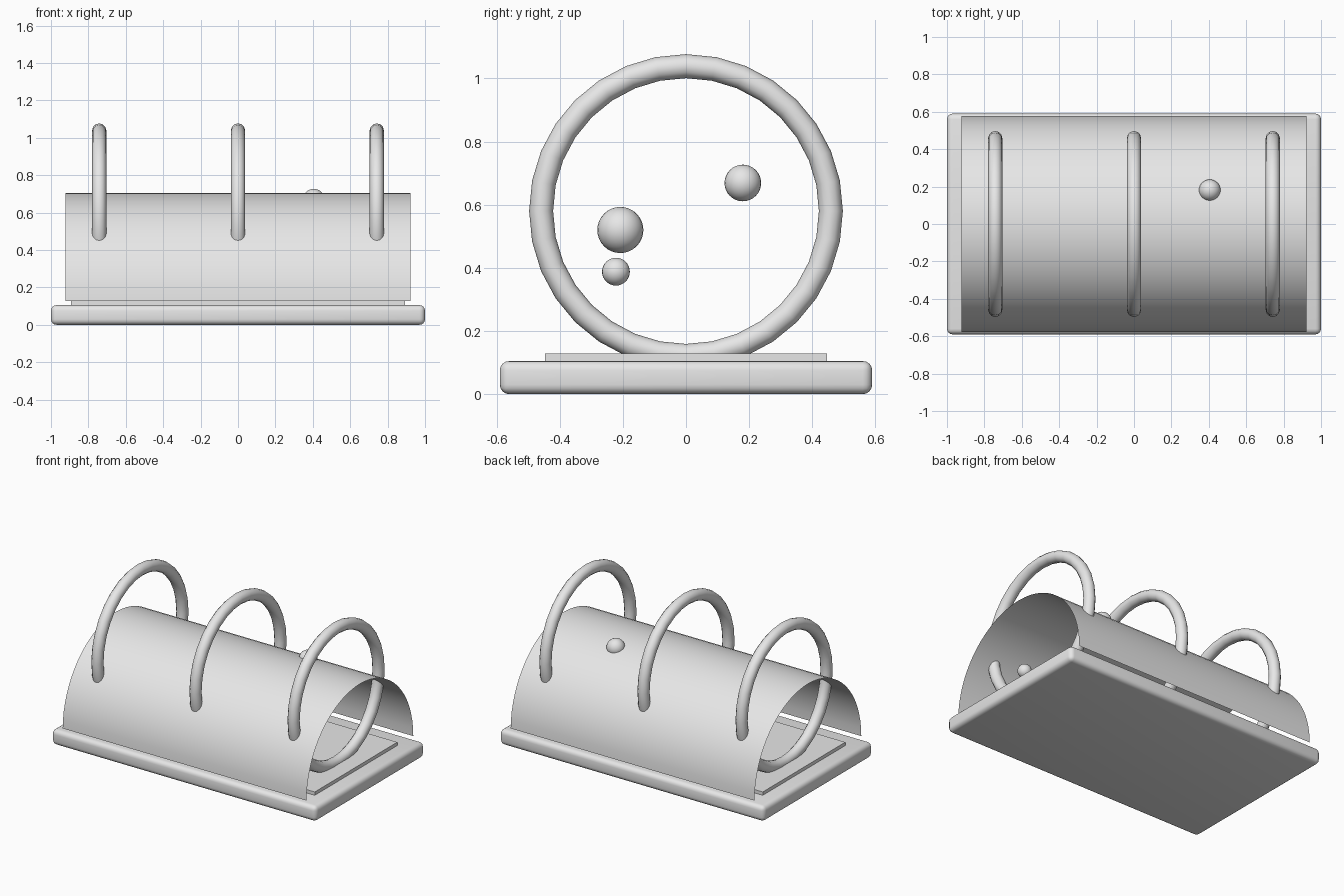
import bpy, bmesh, math

if "Cube" in bpy.data.objects:
    bpy.data.objects.remove(bpy.data.objects["Cube"])

grey = bpy.data.materials.new("light_grey")
grey.diffuse_color = (0.8, 0.8, 0.8, 1)
grey.use_nodes = True
grey.node_tree.nodes["Principled BSDF"].inputs["Base Color"].default_value = grey.diffuse_color


def finish(obj, name, smooth=True):
    obj.name = name
    obj.data.materials.append(grey)
    if smooth:
        bpy.ops.object.select_all(action='DESELECT')
        obj.select_set(True)
        bpy.context.view_layer.objects.active = obj
        bpy.ops.object.shade_smooth_by_angle(angle=math.radians(40))
    return obj


def box(name, size, z_mid, bevel=0):
    bpy.ops.mesh.primitive_cube_add(size=1, location=(0, 0, z_mid))
    obj = bpy.context.object
    obj.scale = size
    bpy.ops.object.transform_apply(location=False, rotation=False, scale=True)
    if bevel:
        mod = obj.modifiers.new("rounding", 'BEVEL')
        mod.width = bevel
        mod.segments = 4
        bpy.ops.object.modifier_apply(modifier=mod.name)
    return finish(obj, name, bool(bevel))


# rounded base and thin inner plate
box("base", (2.0, 1.18, 0.105), 0.0525, 0.03)
box("floor_plate", (1.786, 0.892, 0.03), 0.113)

# open half-cylinder canopy, a thin sheet
bm = bmesh.new()
radius, z0, half, steps = 0.577, 0.127, 0.922, 32
rows = []
for i in range(steps + 1):
    a = math.pi * i / steps
    y, z = radius * math.cos(a), z0 + radius * math.sin(a)
    rows.append([bm.verts.new((x, y, z)) for x in (-half, half)])
for (a, b), (c, d) in zip(rows, rows[1:]):
    bm.faces.new((a, c, d, b))
bmesh.ops.recalc_face_normals(bm, faces=bm.faces)
if sum(f.normal.z for f in bm.faces) < 0:
    bmesh.ops.reverse_faces(bm, faces=bm.faces)
mesh = bpy.data.meshes.new("canopy")
bm.to_mesh(mesh)
bm.free()
canopy = bpy.data.objects.new("canopy", mesh)
bpy.context.collection.objects.link(canopy)
finish(canopy, "canopy")

# three upright hoops
for i, x in enumerate((-0.742, 0, 0.742)):
    bpy.ops.mesh.primitive_torus_add(major_radius=0.459, minor_radius=0.038,
                                     major_segments=32, minor_segments=12,
                                     location=(x, 0, 0.58),
                                     rotation=(0, math.pi / 2, 0))
    finish(bpy.context.object, f"hoop_{i + 1}")

# floating balls
for i, (x, y, z, r) in enumerate(((-0.15, -0.208, 0.52, 0.073),
                                  (0.405, 0.18, 0.669, 0.058),
                                  (0.69, -0.222, 0.388, 0.044))):
    bpy.ops.mesh.primitive_uv_sphere_add(segments=24, ring_count=16, radius=r,
                                         location=(x, y, z))
    finish(bpy.context.object, f"ball_{i + 1}")
